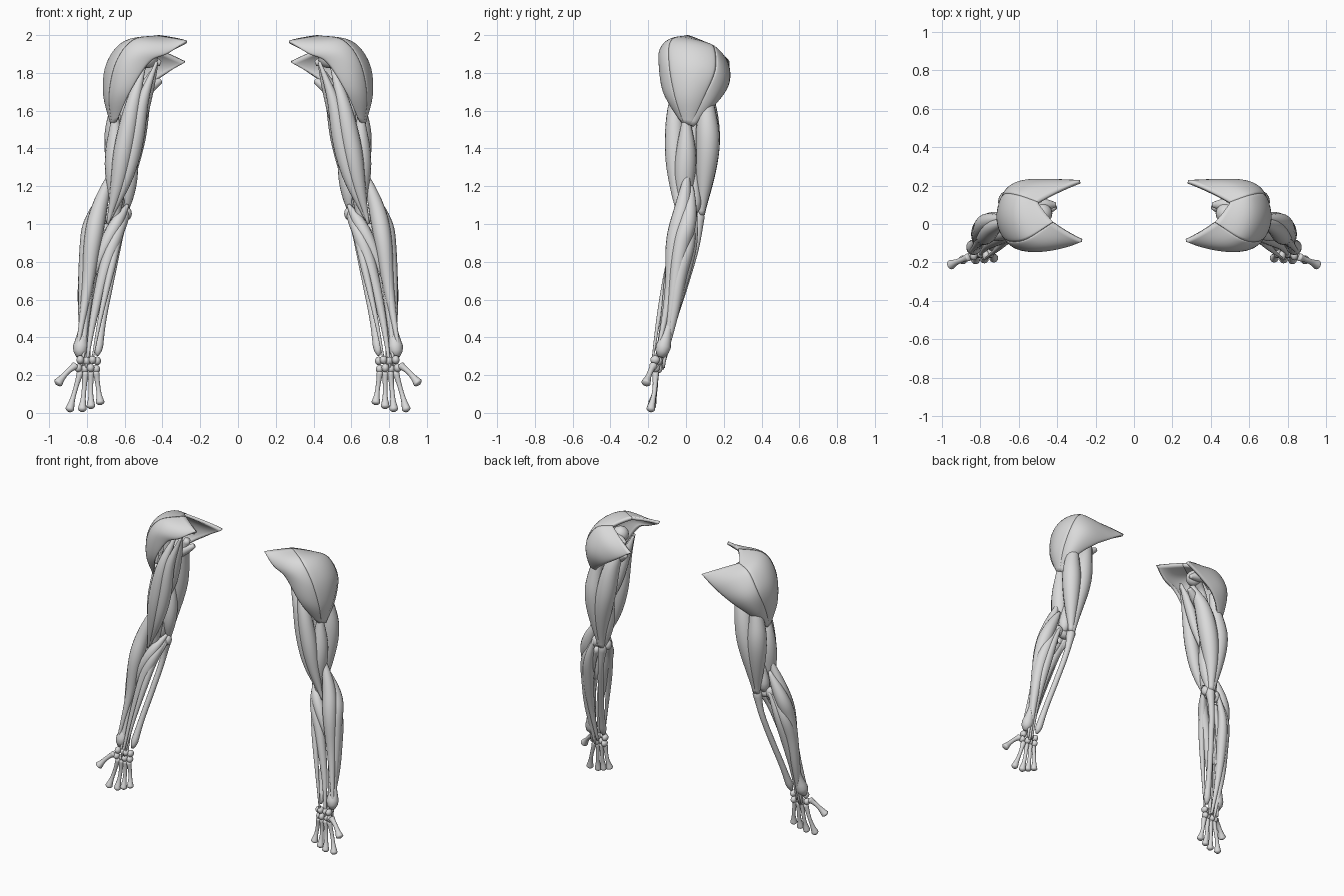
import bpy, bmesh, math
from mathutils import Vector

cube = bpy.data.objects.get("Cube")
if cube:
    bpy.data.objects.remove(cube)

grey = bpy.data.materials.new("warm_grey")
grey.use_nodes = True
GREY = (0.7, 0.7, 0.7, 1)
grey.diffuse_color = GREY
grey.node_tree.nodes["Principled BSDF"].inputs["Base Color"].default_value = GREY


def curve(pts, t):
    """Smooth curve through the points, t from 0 to 1."""
    pts = [Vector(p) for p in pts]
    f = t * (len(pts) - 1)
    i = min(int(f), len(pts) - 2)
    f -= i
    b, c = pts[i], pts[i + 1]
    a = pts[i - 1] if i else b * 2 - c
    d = pts[i + 2] if i + 2 < len(pts) else c * 2 - b
    return (b * 2 + (c - a) * f + (a * 2 - b * 5 + c * 4 - d) * f**2
            + (b * 3 - a - c * 3 + d) * f**3) / 2


def finish(name, bm):
    """Turn the mesh into a smooth object mirrored to the other arm."""
    bmesh.ops.recalc_face_normals(bm, faces=bm.faces)
    for f in bm.faces:
        f.smooth = True
    me = bpy.data.meshes.new(name)
    bm.to_mesh(me)
    bm.free()
    me.materials.append(grey)
    ob = bpy.data.objects.new(name, me)
    bpy.context.collection.objects.link(ob)
    ob.modifiers.new("other_arm", "MIRROR").use_clip = False
    return ob


def tube(name, pts, radius, steps=32, sides=16):
    """Sweep a circle along a curve; radius is a function of 0..1."""
    bm = bmesh.new()
    rings = []
    for k in range(steps + 1):
        t = k / steps
        p = curve(pts, t)
        along = (curve(pts, min(t + .01, 1)) - curve(pts, max(t - .01, 0))).normalized()
        side = Vector((0, 1, 0)).cross(along).normalized()
        front = along.cross(side)
        r = radius(t)
        angles = [math.tau * s / sides for s in range(sides)]
        rings.append([bm.verts.new(p + r * (side * math.cos(a) + front * math.sin(a))) for a in angles])
    for lo, hi in zip(rings, rings[1:]):
        for s in range(sides):
            n = (s + 1) % sides
            bm.faces.new((lo[s], lo[n], hi[n], hi[s]))
    bm.faces.new(rings[0])
    bm.faces.new(rings[-1])
    return finish(name, bm)


def muscle(name, pts, belly, tendon=.008, peak=.45):
    power = math.log(.5) / math.log(peak)
    return tube(name, pts, lambda t: tendon + (belly - tendon) * math.sin(math.pi * t**power)**1.3)


def bone(name, pts, shaft, top, bottom, reach=7):
    def radius(t):
        flare = (top - shaft) * math.exp(-(t * reach)**2) + (bottom - shaft) * math.exp(-((1 - t) * reach)**2)
        cap = min(1, .35 + 14 * min(t, 1 - t))
        return (shaft + flare) * cap
    return tube(name, pts, radius)


def knob(name, pos, size):
    bm = bmesh.new()
    bmesh.ops.create_uvsphere(bm, u_segments=16, v_segments=10, radius=1)
    for v in bm.verts:
        v.co = Vector(pos) + Vector(a * b for a, b in zip(v.co, size))
    return finish(name, bm)


def fan(name, edge_a, edge_b, bulge, outward, n=24):
    """Sheet between two edges, swollen outwards, with thickness."""
    bm = bmesh.new()
    out = Vector(outward).normalized()
    grid = []
    for i in range(n + 1):
        v = i / n
        a, b = curve(edge_a, v), curve(edge_b, v)
        row = []
        for j in range(n + 1):
            u = j / n
            swell = bulge * math.sin(math.pi * u)**.7 * math.sin(math.pi * (.04 + .94 * v))
            row.append(bm.verts.new(a.lerp(b, u) + out * swell))
        grid.append(row)
    for i in range(n):
        for j in range(n):
            bm.faces.new((grid[i][j], grid[i][j + 1], grid[i + 1][j + 1], grid[i + 1][j]))
    ob = finish(name, bm)
    thick = ob.modifiers.new("thickness", "SOLIDIFY")
    thick.thickness = .02
    thick.offset = 0
    return ob


# Shoulder cap: three fans meeting at the insertion
front_edge = [(.27, -.085, 1.965), (.37, -.115, 1.905), (.47, -.125, 1.86), (.575, -.11, 1.70), (.645, -.02, 1.545)]
front_split = [(.42, .01, 1.99), (.555, -.075, 1.965), (.64, -.085, 1.85), (.675, -.055, 1.68), (.66, -.005, 1.53)]
back_split = [(.50, .11, 1.95), (.60, .145, 1.925), (.67, .15, 1.81), (.685, .09, 1.67), (.665, .02, 1.525)]
back_edge = [(.28, .22, 1.86), (.40, .22, 1.785), (.52, .20, 1.71), (.62, .13, 1.62), (.665, .03, 1.52)]
fan("deltoid_front", front_edge, front_split, .032, (.3, -.8, .45))
fan("deltoid_middle", front_split, back_split, .036, (1, 0, .45))
fan("deltoid_back", back_split, back_edge, .038, (.4, 1, .2))

# Upper arm bone
bone("humerus", [(.49, .05, 1.88), (.58, .04, 1.75), (.61, .04, 1.4), (.65, .04, 1.05)], .026, .045, .045)
knob("humerus_head", (.48, .055, 1.88), (.055, .055, .055))
knob("inner_epicondyle", (.588, .045, 1.055), (.026, .03, .035))
knob("outer_epicondyle", (.69, .03, 1.05), (.03, .03, .04))
knob("elbow_hinge", (.64, .03, 1.04), (.055, .03, .032))

# Upper arm muscles
muscle("biceps_long_head", [(.49, .01, 1.86), (.55, -.05, 1.66), (.60, -.06, 1.42), (.64, -.05, 1.2), (.69, -.03, 1.0)],
       .052, .008, .5)
muscle("biceps_short_head", [(.43, -.03, 1.86), (.505, -.05, 1.65), (.55, -.05, 1.42), (.60, -.05, 1.22), (.68, -.03, 1.02)],
       .046, .008, .5)
muscle("coracobrachialis", [(.43, -.02, 1.85), (.48, 0, 1.7), (.53, .02, 1.5), (.58, .03, 1.35)], .034)
muscle("brachialis", [(.65, .0, 1.6), (.65, 0, 1.4), (.645, -.01, 1.2), (.65, -.01, .98)], .058, .014, .5)
muscle("triceps_long_head", [(.45, .07, 1.80), (.515, .10, 1.65), (.555, .115, 1.45), (.59, .105, 1.25), (.61, .08, 1.05)],
       .065, .02, .47)
muscle("triceps_outer_head", [(.60, .10, 1.78), (.635, .11, 1.58), (.645, .115, 1.42), (.635, .10, 1.23), (.62, .08, 1.05)],
       .063, .018, .47)
muscle("triceps_inner_head", [(.55, .06, 1.55), (.565, .06, 1.35), (.585, .06, 1.18), (.60, .07, 1.04)], .045, .012, .55)
muscle("teres_tendon", [(.41, .09, 1.76), (.47, .07, 1.72), (.54, .05, 1.66), (.60, .04, 1.6)], .03, .015, .4)
muscle("cuff_back", [(.41, .10, 1.85), (.47, .10, 1.87), (.54, .10, 1.88), (.60, .07, 1.84)], .034, .014)

# Forearm bones
bone("ulna", [(.605, .07, 1.08), (.635, .055, .9), (.675, .0, .7), (.715, -.065, .5), (.745, -.13, .305)], .019, .034, .025)
bone("radius", [(.695, .01, 1.0), (.745, -.01, .85), (.80, -.055, .6), (.84, -.135, .295)], .019, .028, .048, 9)

# Forearm muscles
muscle("brachioradialis", [(.67, .01, 1.28), (.735, -.02, 1.08), (.77, -.06, .9), (.80, -.085, .65), (.85, -.145, .34)],
       .048, .009, .4)
muscle("long_wrist_extensor", [(.68, .03, 1.2), (.765, .01, 1.02), (.795, -.03, .87), (.82, -.07, .6), (.83, -.12, .24)],
       .048, .008, .36)
muscle("short_wrist_extensor", [(.70, .04, 1.06), (.775, .01, .9), (.805, -.035, .73), (.82, -.07, .5), (.81, -.125, .23)],
       .042, .008, .4)
muscle("finger_extensor", [(.695, .05, 1.06), (.75, .03, .9), (.78, -.015, .72), (.797, -.07, .5), (.79, -.13, .25)],
       .034, .009, .42)
muscle("round_pronator", [(.585, .03, 1.1), (.645, -.03, 1.0), (.715, -.06, .86), (.785, -.065, .68)], .036, .01)
muscle("radial_wrist_flexor", [(.585, .03, 1.07), (.64, -.04, .95), (.70, -.075, .78), (.765, -.115, .5), (.805, -.165, .24)],
       .036, .007, .36)
muscle("slender_palm_flexor", [(.58, .03, 1.06), (.635, -.04, .93), (.675, -.095, .75), (.73, -.145, .5), (.775, -.18, .26)],
       .024, .005, .28)
muscle("thumb_flexor", [(.75, -.03, .85), (.79, -.065, .65), (.81, -.1, .48), (.82, -.155, .28)], .026, .007)

# Wrist bones in two rows
for row, (z, xs) in enumerate([(.275, (.745, .77, .80, .835)), (.232, (.75, .78, .81, .845))]):
    for i, x in enumerate(xs):
        knob(f"wrist_bone_{row}_{i}", (x, -.15 - .014 * (i % 2), z + .006 * (i % 2)), (.02, .025, .023))

# Hand bones, little finger to thumb
tips = [(.728, -.18, .043), (.779, -.185, .022), (.826, -.19, .006), (.895, -.19, .006)]
for i, tip in enumerate(tips):
    base = Vector((.752 + .027 * i, -.16, .222))
    mid = base.lerp(Vector(tip), .5) + Vector((0, .008, 0))
    bone(f"hand_bone_{i}", [base, mid, tip], .012, .018, .024, 4.5)
bone("thumb_bone", [(.855, -.17, .255), (.905, -.19, .215), (.96, -.215, .15)], .014, .022, .026, 4.5)
